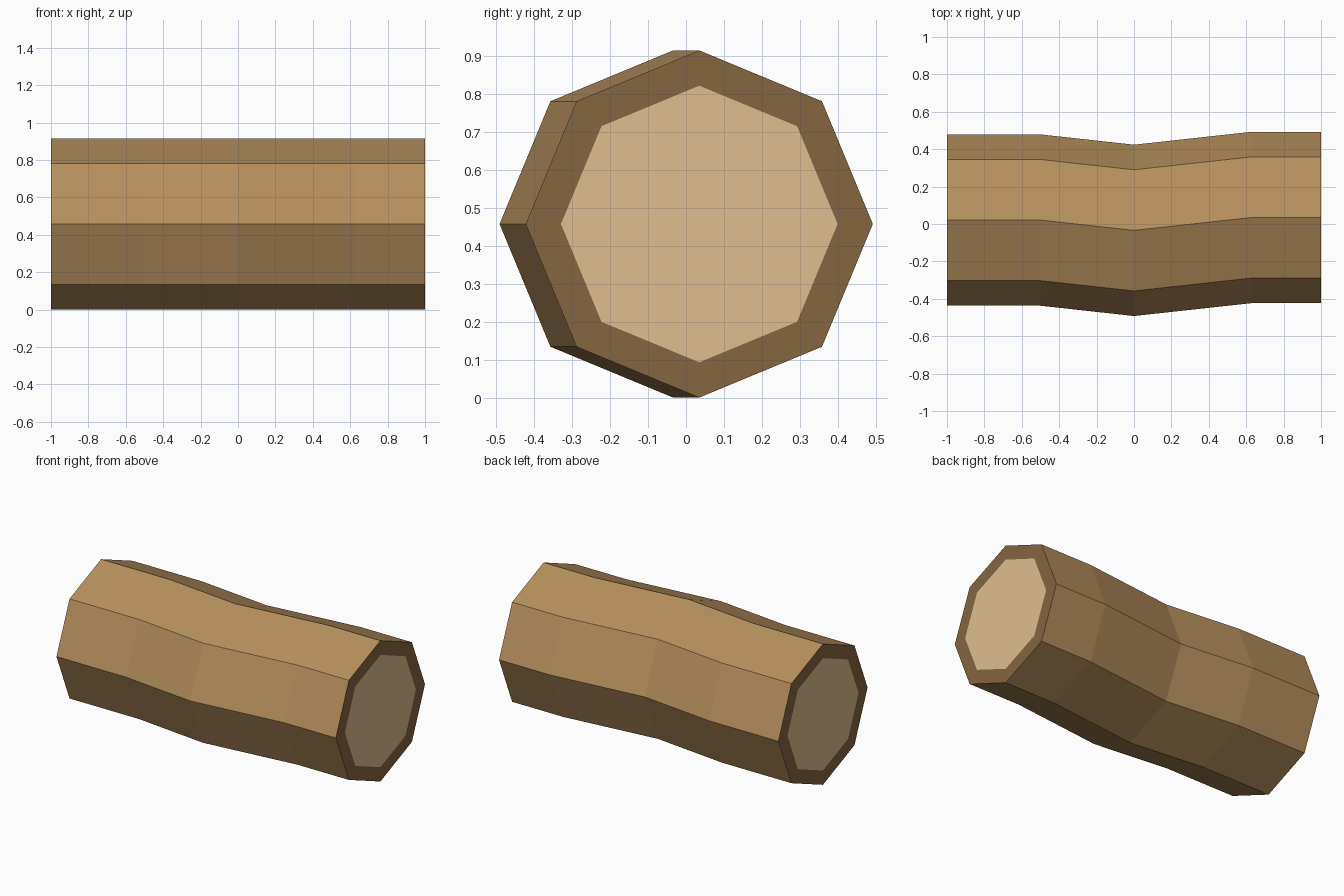
import bpy, bmesh, math

if "Cube" in bpy.data.objects:
    bpy.data.objects.remove(bpy.data.objects["Cube"])


def srgb(r, g, b):
    lin = lambda c: c / 12.92 if c <= 0.04045 else ((c + 0.055) / 1.055) ** 2.4
    return [lin(v / 255) for v in (r, g, b)] + [1.0]


def material(name, rgb):
    m = bpy.data.materials.new(name)
    m.diffuse_color = srgb(*rgb)
    m.use_nodes = True
    m.node_tree.nodes["Principled BSDF"].inputs["Base Color"].default_value = m.diffuse_color
    return m


SIDES = 8
R, R_CORE = 0.458, 0.365
# Bend of the log: (x, y centre) of each cross-section
SECTIONS = [(-1, 0.021), (-0.5, 0.021), (0, -0.034), (0.63, 0.035), (1, 0.035)]

bm = bmesh.new()


def ring(x, y, r):
    angles = [2 * math.pi * i / SIDES for i in range(SIDES)]
    return [bm.verts.new((x, y + r * math.cos(a), R + r * math.sin(a))) for a in angles]


def bridge(a, b, mat):
    for i in range(SIDES):
        j = (i + 1) % SIDES
        bm.faces.new((a[i], a[j], b[j], b[i])).material_index = mat


# Bark sides
rings = [ring(x, y, R) for x, y in SECTIONS]
for a, b in zip(rings, rings[1:]):
    bridge(a, b, 0)

# Cut ends: dark bark rim around a pale wood core
for outer, (x, y) in ((rings[0], SECTIONS[0]), (rings[-1], SECTIONS[-1])):
    core = ring(x, y, R_CORE)
    bridge(outer, core, 1)
    bm.faces.new(core).material_index = 2

bmesh.ops.recalc_face_normals(bm, faces=bm.faces)
mesh = bpy.data.meshes.new("log")
bm.to_mesh(mesh)
bm.free()

for m in (material("bark", (181, 143, 92)),
          material("bark_rim", (133, 102, 64)),
          material("wood_core", (222, 191, 142))):
    mesh.materials.append(m)

log = bpy.data.objects.new("log", mesh)
bpy.context.collection.objects.link(log)
